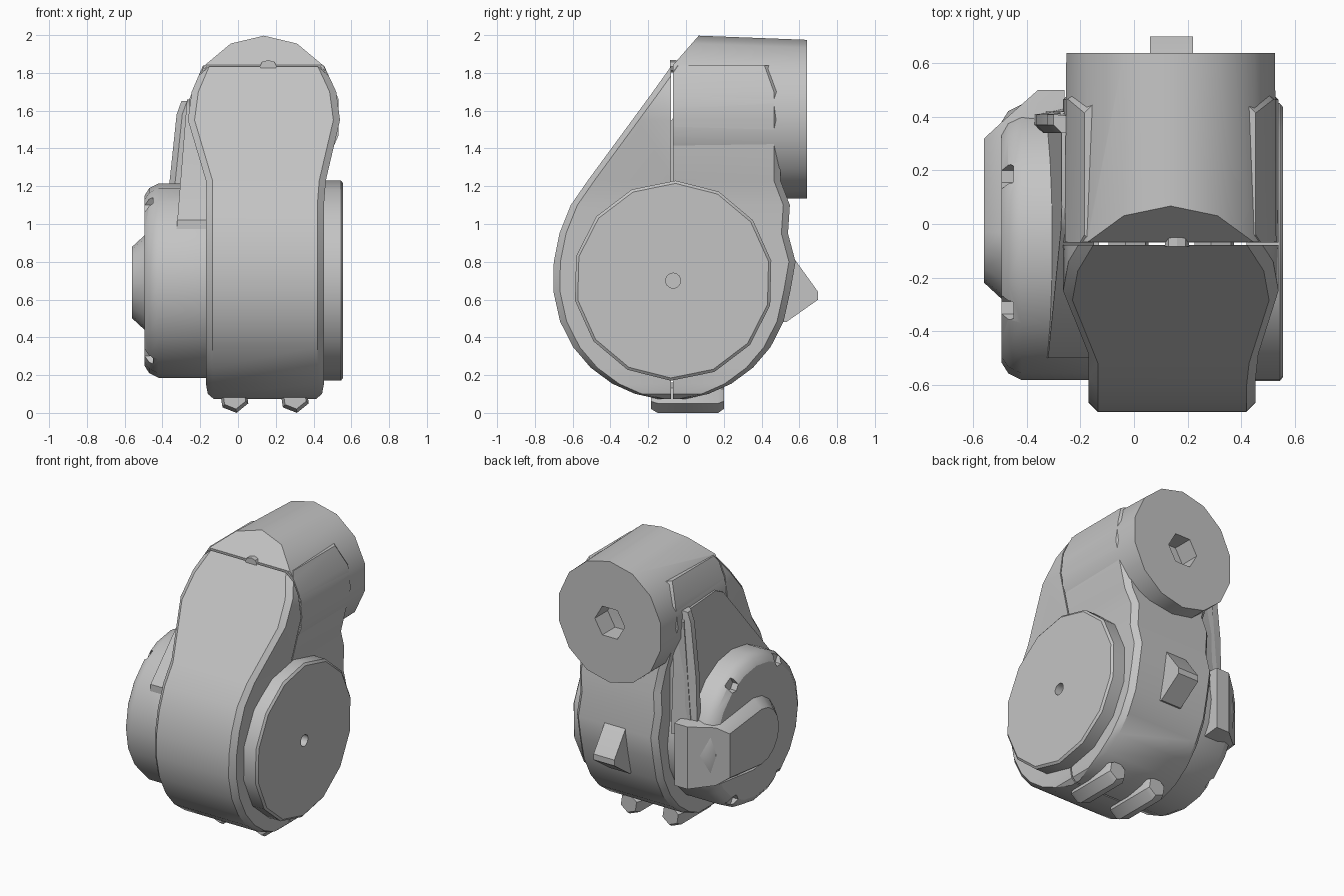
import bpy, bmesh, math
from mathutils import Vector

cube = bpy.data.objects.get("Cube")
if cube:
    bpy.data.objects.remove(cube, do_unlink=True)

grey = bpy.data.materials.new("light_grey")
grey.use_nodes = True
grey.diffuse_color = (0.55, 0.55, 0.55, 1)
grey.node_tree.nodes["Principled BSDF"].inputs["Base Color"].default_value = (0.55, 0.55, 0.55, 1)


def loft(name, rings, cut=None, smooth=32):
    """Skin a list of matching point rings and close both ends."""
    bm = bmesh.new()
    rows = [[bm.verts.new(p) for p in ring] for ring in rings]
    n = len(rows[0])
    for a, b in zip(rows, rows[1:]):
        for i in range(n):
            j = (i + 1) % n
            bm.faces.new((a[i], a[j], b[j], b[i]))
    bm.faces.new(rows[0])
    bm.faces.new(rows[-1])
    if cut:
        res = bmesh.ops.bisect_plane(bm, geom=bm.verts[:] + bm.edges[:] + bm.faces[:],
                                     plane_co=cut[0], plane_no=cut[1], clear_outer=True)
        edges = [e for e in res["geom_cut"] if isinstance(e, bmesh.types.BMEdge)]
        bmesh.ops.holes_fill(bm, edges=edges, sides=0)
    bmesh.ops.recalc_face_normals(bm, faces=bm.faces[:])
    mesh = bpy.data.meshes.new(name)
    bm.to_mesh(mesh)
    bm.free()
    mesh.materials.append(grey)
    obj = bpy.data.objects.new(name, mesh)
    bpy.context.collection.objects.link(obj)
    finish(obj, smooth)
    return obj


def finish(obj, angle=32):
    for poly in obj.data.polygons:
        poly.use_smooth = True
    obj.data.set_sharp_from_angle(angle=math.radians(angle))


def ring(axis, at, centre, r, n, ry=None, turn=0.0):
    """Circle of n points across the x or y axis; centre is (y, z) or (x, z)."""
    pts = []
    for i in range(n):
        t = 2 * math.pi * i / n + turn
        u = centre[0] + r * math.cos(t)
        v = centre[1] + (ry or r) * math.sin(t)
        pts.append((at, u, v) if axis == "x" else (u, at, v))
    return pts


def carve(obj, cutters):
    """Subtract the cutters and remove them."""
    for c in cutters:
        mod = obj.modifiers.new("cut", "BOOLEAN")
        mod.operation = "DIFFERENCE"
        mod.solver = "EXACT"
        mod.object = c
        bpy.context.view_layer.objects.active = obj
        bpy.ops.object.modifier_apply(modifier=mod.name)
        bpy.data.objects.remove(c, do_unlink=True)
    finish(obj)


def box(name, x0, x1, y0, y1, z0, z1):
    return loft(name, [[(x0, y0, z), (x1, y0, z), (x1, y1, z), (x0, y1, z)] for z in (z0, z1)])


def section(z, yf, yb, xl, xr, c=0.035):
    """Horizontal rectangle with chamfered corners."""
    return [(xl + c, yf, z), (xr - c, yf, z), (xr, yf + c, z), (xr, yb - c, z),
            (xr - c, yb, z), (xl + c, yb, z), (xl, yb - c, z), (xl, yf + c, z)]


# Housing: round belly, then a sloping front that widens towards the barrel
CY, CZ, R = -0.075, 0.70, 0.63
levels = []
for deg in (-83, -72, -60, -47, -34, -20, -5):
    t = math.radians(deg)
    half = R * math.cos(t)
    inset = 0.04 if deg == -83 else 0.01 if deg == -72 else 0
    levels.append(section(CZ + R * math.sin(t), CY - half, CY + half, -0.17 + inset, 0.455 - inset))
for z, yf, yb, xl, xr in ((0.80, -0.70, 0.58, -0.17, 0.455), (0.95, -0.67, 0.54, -0.17, 0.455),
                          (1.10, -0.61, 0.55, -0.17, 0.455), (1.23, -0.52, 0.50, -0.17, 0.465),
                          (1.55, -0.285, 0.50, -0.265, 0.54), (1.70, -0.175, 0.50, -0.245, 0.52),
                          (1.84, -0.075, 0.45, -0.185, 0.455)):
    levels.append(section(z, yf, yb, xl, xr))
housing = loft("housing", levels)
carve(housing, [box("seam_cutter", -1, 1, -0.079, -0.070, -0.2, 2.2)])

# Barrel with slanted front and a hexagonal socket at the back
BC = (0.137, 1.565)
barrel_rings = [ring("y", -0.068, BC, 0.405, 14, 0.437, math.pi / 14),
                ring("y", 0.64, (0.137, 1.555), 0.40, 14, 0.42, math.pi / 14)]
barrel = loft("barrel", barrel_rings, cut=(Vector((0, -0.07, 1.84)), Vector((0, -0.16, 0.14))))
carve(barrel, [loft("socket_cutter", [ring("y", y, (0.137, 1.55), 0.115, 6) for y in (0.47, 0.8)])])

# Small latch bump on the seam
loft("latch_bump", [ring("y", y, (0.16, 1.835), 0.045, 8, 0.033) for y in (-0.085, -0.05)])

# Plain side disc with a small centre hole
DC = (-0.068, 0.70)
loft("side_disc", [ring("x", x, DC, r, 14, turn=0.2) for x, r in
                   ((0.42, 0.53), (0.545, 0.53), (0.557, 0.515), (0.557, 0.04), (0.50, 0.04))])

# Opposite cover with chamfered rim and four screw notches
cover = loft("side_cover", [ring("x", x, DC, r, 20) for x, r in
                            ((-0.13, 0.515), (-0.42, 0.515), (-0.47, 0.49), (-0.495, 0.45))])
notches = []
for sy in (-1, 1):
    for sz in (-1, 1):
        at = (DC[0] + 0.245 * sy, DC[1] + 0.40 * sz)
        notches.append(loft("notch_cutter", [ring("x", x, at, 0.045, 6) for x in (-0.45, -0.6)]))
carve(cover, notches)


# Raised boss: rounded at the front, running out square towards the back
def boss_ring(x, r, back):
    pts = [(x, -0.03 + r * math.cos(t), 0.69 + r * math.sin(t))
           for t in (math.radians(90 + 180 * i / 8) for i in range(9))]
    return pts + [(x, back, 0.69 - r * 0.8), (x, back, 0.69 + r * 0.8)]


loft("cover_boss", [boss_ring(x, r, back) for x, r, back in
                    ((-0.26, 0.27, 0.50), (-0.36, 0.27, 0.50), (-0.495, 0.25, 0.38), (-0.56, 0.19, 0.32))])

# Upright fin beside the housing, with a rib along its back edge
fin_outline = ((0.42, 1.58), (0.37, 1.64), (0.06, 1.66), (-0.02, 1.62), (-0.50, 1.02), (-0.50, 0.80), (0.42, 0.80))


def fin_ring(inner, shrink=0.0):
    return [(-0.15 if inner else -0.29 - 0.08 * (1.66 - z) + shrink, y, z) for y, z in fin_outline]


loft("fin", [fin_ring(True), fin_ring(False, 0.02)])
loft("fin_rib", [[(-0.20, 0.34, z), (x + 0.03, 0.34, z), (x, 0.37, z), (x, 0.41, z), (-0.20, y, z)]
                 for z, x, y in ((0.80, -0.375, 0.45), (1.20, -0.365, 0.43), (1.58, -0.325, 0.42), (1.65, -0.30, 0.40))])

# Wedge on the back of the housing
loft("back_wedge", [[(x, 0.45, 0.92), (x, 0.57, 0.82), (x, 0.70, 0.64), (x, 0.70, 0.60), (x, 0.53, 0.48), (x, 0.40, 0.50)]
                    for x in (0.06, 0.22)])

# Two hexagonal feet
for side, x in (("right", -0.02), ("left", 0.30)):
    loft(side + "_foot", [ring("y", y, (x, 0.08), 0.08, 6, turn=math.pi / 6 + 0.15, ry=0.081) if r else
                          ring("y", y, (x, 0.085), 0.065, 6, turn=math.pi / 6 + 0.15)
                          for y, r in ((-0.185, 0), (-0.15, 1), (0.17, 1), (0.20, 0))])
